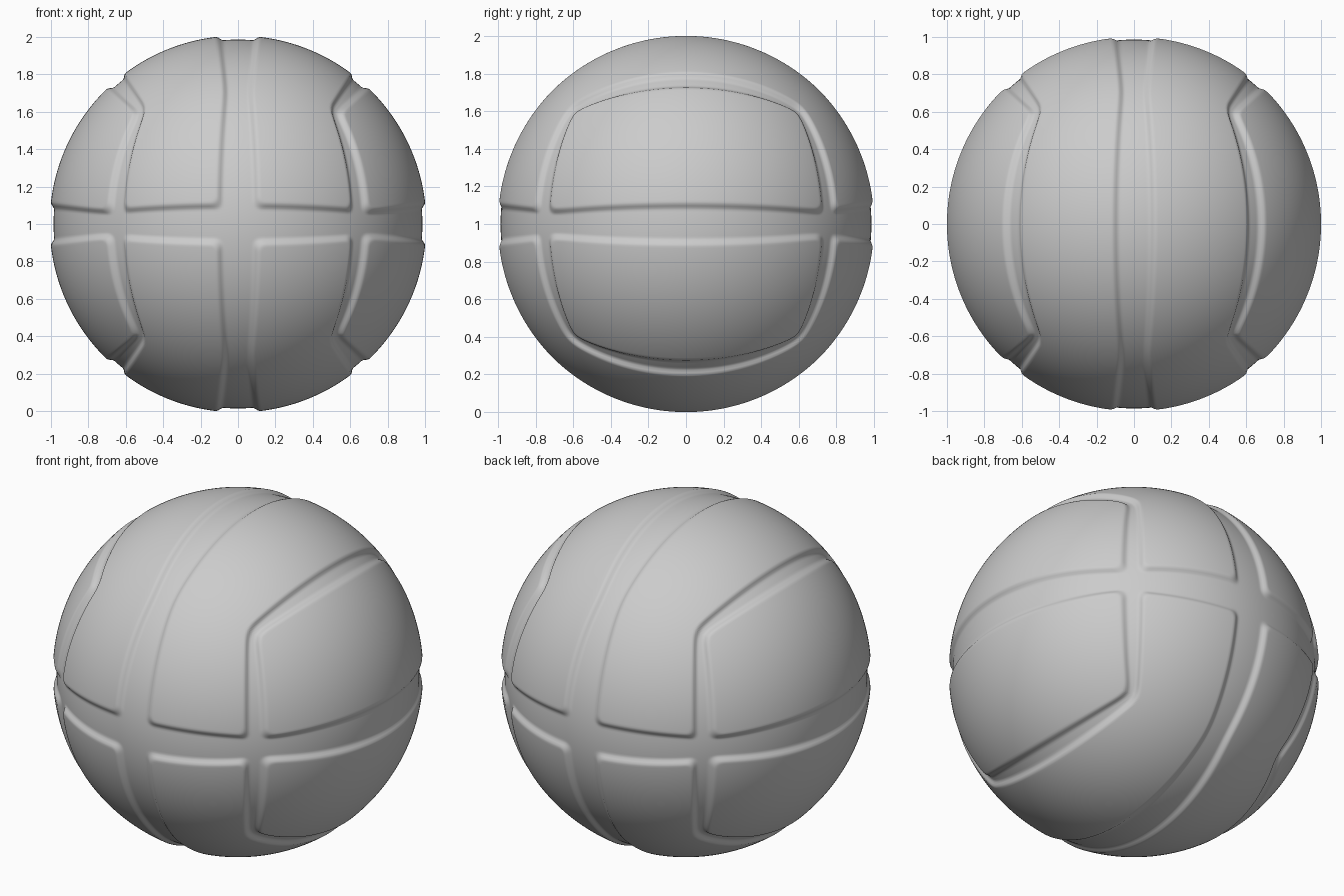
import bpy, bmesh, math

if "Cube" in bpy.data.objects:
    bpy.data.objects.remove(bpy.data.objects["Cube"])

R_PANEL, DEPTH = 1.007, 0.021   # panel radius and groove depth
WALL = 0.038                    # width of the sloping groove wall
CUTS = 145


def soft_max(a, b, p):
    m = max(a, b)
    return m * (1 + (min(a, b) / m) ** p) ** (1 / p)


def soft_min(a, b, k=0.045):
    h = max(k - abs(a - b), 0) / k
    return min(a, b) - h * h * k / 4


def groove_distance(x, y, z):
    """Signed distance to the rim of the nearest groove, negative inside."""
    # upright ring and level ring, each narrowing at the diagonals
    upright = x - 0.118 * soft_max(y, z, 12)
    level = z - 0.116 * soft_max(x, y, 12)
    # rounded square ring around each side
    e = soft_min(upright, level)
    if x > 0.2:
        t = min(y, z) / max(y, z, 1e-6)
        u = soft_max(max(y, 1e-6), max(z, 1e-6), 20) / x
        half = 0.16 - 0.045 * t * t
        side = (abs(u - 1.18) - half) * 0.42
        e = soft_min(e, side)
    return e


# cube sphere, evenly spaced
bm = bmesh.new()
bmesh.ops.create_cube(bm, size=2)
bmesh.ops.subdivide_edges(bm, edges=bm.edges[:], cuts=CUTS, use_grid_fill=True)
for v in bm.verts:
    for i in range(3):
        v.co[i] = math.tan(v.co[i] * math.pi / 4)
    n = v.co.normalized()
    # press the grooves into the ball
    e = groove_distance(abs(n.x), abs(n.y), abs(n.z))
    s = min(max(-e / WALL, 0), 1)
    v.co = n * (R_PANEL - DEPTH * s * s * (3 - 2 * s))
    v.co.z += 1
bmesh.ops.recalc_face_normals(bm, faces=bm.faces[:])
low = min(v.co.z for v in bm.verts)
for v in bm.verts:
    v.co.z -= low
for f in bm.faces:
    f.smooth = True

# ball
mesh = bpy.data.meshes.new("grooved_ball")
bm.to_mesh(mesh)
bm.free()
ball = bpy.data.objects.new("grooved_ball", mesh)
bpy.context.collection.objects.link(ball)
